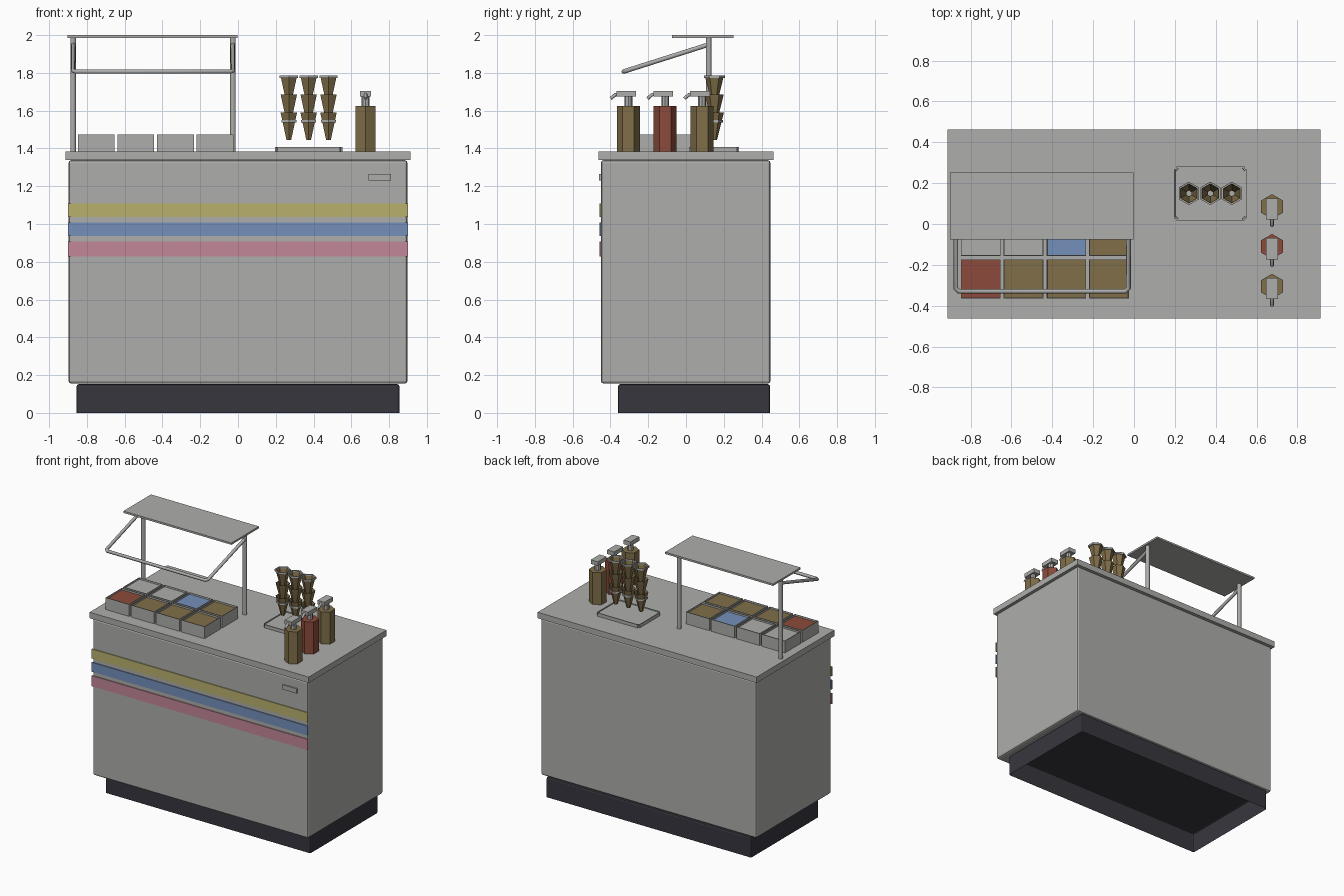
import bpy
import bmesh
import math
from mathutils import Vector

cube = bpy.data.objects.get("Cube")
if cube:
    bpy.data.objects.remove(cube, do_unlink=True)


def material(name, hex_code):
    """Flat colour from an sRGB hex string, stored as linear values."""
    srgb = [int(hex_code[i:i + 2], 16) / 255 for i in (0, 2, 4)]
    linear = [((c + 0.055) / 1.055) ** 2.4 for c in srgb] + [1]
    mat = bpy.data.materials.new(name)
    mat.use_nodes = True
    mat.diffuse_color = linear
    mat.node_tree.nodes["Principled BSDF"].inputs["Base Color"].default_value = linear
    return mat


GREY = material("warm grey", "AEAEAC")
DARK = material("charcoal", "37363E")
YELLOW = material("soft yellow", "B8B16C")
BLUE = material("soft blue", "7590BB")
PINK = material("soft pink", "C28799")
BROWN = material("caramel brown", "806E49")
RED = material("brick red", "8C4B3B")


def finish(name, bm, *mats):
    bmesh.ops.recalc_face_normals(bm, faces=bm.faces)
    mesh = bpy.data.meshes.new(name)
    bm.to_mesh(mesh)
    bm.free()
    for mat in mats:
        mesh.materials.append(mat)
    obj = bpy.data.objects.new(name, mesh)
    bpy.context.collection.objects.link(obj)
    return obj


def box_bm(lo, hi):
    bm = bmesh.new()
    bmesh.ops.create_cube(bm, size=1)
    lo, hi = Vector(lo), Vector(hi)
    for v in bm.verts:
        v.co = (lo + hi) / 2 + v.co * (hi - lo)
    return bm


def bevel(obj, width, segments=2):
    mod = obj.modifiers.new("bevel", "BEVEL")
    mod.width, mod.segments = width, segments
    return obj


def box(name, lo, hi, mat):
    return finish(name, box_bm(lo, hi), mat)


def lathe(name, profile, centre, mat, sides=6, cap=True):
    """Stack of regular polygons (radius, z), with corners towards front and back."""
    bm = bmesh.new()
    rings = []
    for radius, z in profile:
        angles = [math.pi / 2 + math.tau * i / sides for i in range(sides)]
        rings.append([bm.verts.new((centre[0] + radius * math.cos(a),
                                    centre[1] + radius * math.sin(a), z)) for a in angles])
    for low, high in zip(rings, rings[1:]):
        for i in range(sides):
            j = (i + 1) % sides
            bm.faces.new((low[i], low[j], high[j], high[i]))
    if cap:
        bm.faces.new(rings[0])
        bm.faces.new(rings[-1])
    return finish(name, bm, mat)


def pipe(name, points, radius, mat):
    curve = bpy.data.curves.new(name, "CURVE")
    curve.dimensions = "3D"
    curve.bevel_depth, curve.bevel_resolution = radius, 2
    curve.use_fill_caps = True
    spline = curve.splines.new("POLY")
    spline.points.add(len(points) - 1)
    for p, co in zip(spline.points, points):
        p.co = (*co, 1)
    curve.materials.append(mat)
    obj = bpy.data.objects.new(name, curve)
    bpy.context.collection.objects.link(obj)
    return obj


# Plinth, hollow and open underneath
bm = box_bm((-0.855, -0.36, 0), (0.855, 0.445, 0.152))
bmesh.ops.delete(bm, geom=[f for f in bm.faces if f.calc_center_median().z < 0.01],
                 context="FACES_ONLY")
bevel(finish("plinth", bm, DARK), 0.012)

# Cabinet and countertop
bevel(box("cabinet", (-0.897, -0.45, 0.155), (0.897, 0.447, 1.338), GREY), 0.014)
box("countertop", (-0.913, -0.463, 1.338), (0.913, 0.463, 1.383), GREY)

# Painted stripes and small plate on the front
for name, low, high, mat in (("yellow_stripe", 1.037, 1.108, YELLOW),
                             ("blue_stripe", 0.937, 1.007, BLUE),
                             ("pink_stripe", 0.827, 0.907, PINK)):
    box(name, (-0.9, -0.457, low), (0.9, -0.449, high), mat)
box("front_plate", (0.69, -0.46, 1.23), (0.81, -0.449, 1.265), GREY)

# Serving guard: shelf, posts and bent rail
TOP = 1.383
POSTS = (-0.873, -0.027)
box("guard_shelf", (-0.902, -0.075, 1.986), (-0.002, 0.252, 2.0), GREY)
for x in POSTS:
    lathe("guard_post", [(0.015, TOP), (0.015, 1.987)], (x, 0.12), GREY, sides=12)
left, right = POSTS
back, front = (0.12, 1.95), (-0.33, 1.807)
near = (-0.315, 1.812)
pipe("guard_rail", [(left, *back), (left, *near), (left + 0.015, *front),
                    (right - 0.015, *front), (right, *near), (right, *back)], 0.012, GREY)

# Topping bins: rim inset, then a slightly sunken filling
ROWS = ((-0.364, (RED, BROWN, BROWN, BROWN)), (-0.156, (GREY, GREY, BLUE, BROWN)))
for y, fillings in ROWS:
    for column, filling in enumerate(fillings):
        x = -0.848 + 0.2095 * column
        bm = box_bm((x, y, TOP), (x + 0.195, y + 0.191, 1.473))
        top = max(bm.faces, key=lambda f: f.calc_center_median().z)
        bmesh.ops.inset_region(bm, faces=[top], thickness=0.005)
        bmesh.ops.inset_region(bm, faces=[top], thickness=0.001, depth=-0.012)
        top.material_index = 1
        finish("topping_bin", bm, GREY, filling)

# Sauce pumps
PX = 0.676
for y, mat in ((-0.305, BROWN), (-0.11, RED), (0.085, BROWN)):
    lathe("pump_bottle", [(0.061, TOP), (0.061, 1.625)], (PX, y), mat)
    lathe("pump_neck", [(0.021, 1.625), (0.021, 1.678)], (PX, y), GREY, sides=8)
    box("pump_head", (PX - 0.029, y - 0.063, 1.674), (PX + 0.029, y + 0.041, 1.705), GREY)
    pipe("pump_spout", [(PX, y - 0.05, 1.688), (PX, y - 0.07, 1.684),
                        (PX, y - 0.094, 1.664)], 0.009, GREY)

# Cone tray with a rim
bm = box_bm((0.196, 0.016, TOP), (0.552, 0.281, 1.408))
bmesh.ops.bevel(bm, geom=[e for e in bm.edges
                          if abs(e.verts[0].co.z - e.verts[1].co.z) > 0.01],
                offset=0.012, segments=3, affect="EDGES")
top = max(bm.faces, key=lambda f: f.calc_center_median().z)
bmesh.ops.inset_region(bm, faces=[top], thickness=0.008)
bmesh.ops.inset_region(bm, faces=[top], thickness=0.002, depth=-0.006)
finish("cone_tray", bm, GREY)

# Stacks of nested open cones, each with holder rings
for x in (0.269, 0.374, 0.479):
    for base in (1.444, 1.541, 1.638):
        lathe("cone", [(0.014, base), (0.05, base + 0.145)], (x, 0.15), BROWN, cap=False)
    for r, z in ((0.048, 1.774), (0.038, 1.538)):
        lathe("cone_ring", [(r, z), (r + 0.008, z), (r + 0.008, z + 0.012), (r, z + 0.012),
                            (r, z)], (x, 0.15), GREY, cap=False)
    lathe("cone_lip", [(0.047, 1.783), (0.057, 1.787)], (x, 0.15), BROWN, cap=False)
